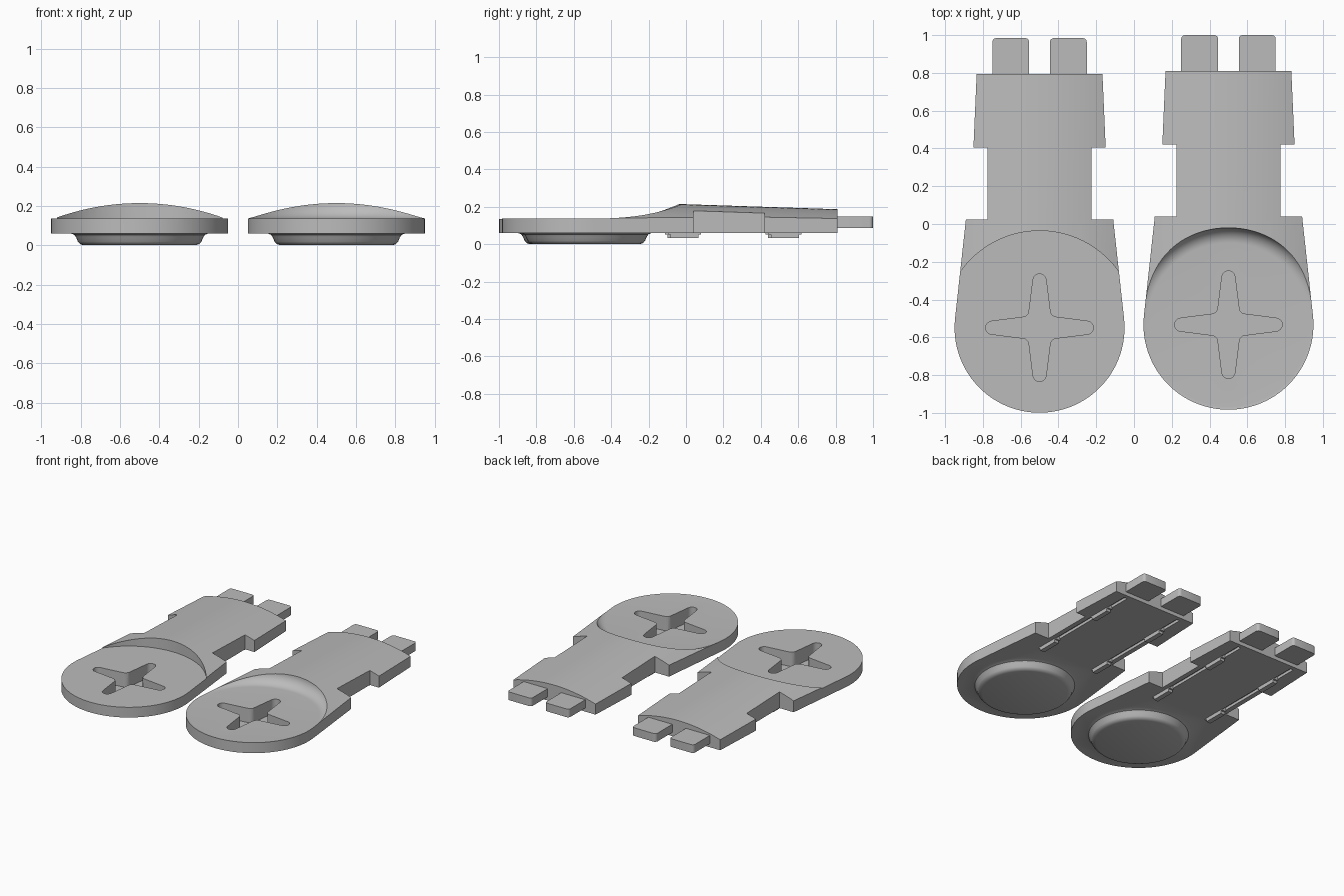
import bpy, bmesh, math

if "Cube" in bpy.data.objects:
    bpy.data.objects.remove(bpy.data.objects["Cube"])

GREY = bpy.data.materials.new("light_grey")
GREY.diffuse_color = (0.5, 0.5, 0.5, 1)
GREY.use_nodes = True
GREY.node_tree.nodes["Principled BSDF"].inputs["Base Color"].default_value = GREY.diffuse_color
HUB = -0.533          # y of the round end's centre


def finish(name, bm):
    bmesh.ops.remove_doubles(bm, verts=bm.verts, dist=1e-5)
    bmesh.ops.recalc_face_normals(bm, faces=bm.faces)
    me = bpy.data.meshes.new(name)
    bm.to_mesh(me)
    bm.free()
    me.materials.append(GREY)
    ob = bpy.data.objects.new(name, me)
    bpy.context.collection.objects.link(ob)
    return ob


def prism(name, outline, z0, z1):
    bm = bmesh.new()
    low = [bm.verts.new((x, y, z0)) for x, y in outline]
    face = bm.faces.new(low)
    new = bmesh.ops.extrude_face_region(bm, geom=[face])["geom"]
    for v in new:
        if isinstance(v, bmesh.types.BMVert):
            v.co.z = z1
    return finish(name, bm)


def lathe(name, profile, steps=96):
    # solid of revolution about the hub axis; profile ends lie on the axis
    bm = bmesh.new()
    rings = []
    for r, z in profile:
        if r == 0:
            rings.append([bm.verts.new((0, HUB, z))] * steps)
        else:
            rings.append([bm.verts.new((r * math.cos(2 * math.pi * i / steps),
                                        HUB + r * math.sin(2 * math.pi * i / steps), z))
                          for i in range(steps)])
    for a, b in zip(rings, rings[1:]):
        for i in range(steps):
            j = (i + 1) % steps
            bm.faces.new(list(dict.fromkeys((a[i], a[j], b[j], b[i]))))
    return finish(name, bm)


def combine(ob, other, op):
    m = ob.modifiers.new("cut", 'BOOLEAN')
    m.operation, m.object, m.solver = op, other, 'EXACT'
    bpy.context.view_layer.objects.active = ob
    bpy.ops.object.modifier_apply(modifier=m.name)
    bpy.data.objects.remove(other)


def smooth(ob):
    bpy.ops.object.select_all(action='DESELECT')
    ob.select_set(True)
    bpy.context.view_layer.objects.active = ob
    bpy.ops.object.shade_smooth_by_angle(angle=math.radians(35))


def arch():
    # cambered block that falls gently towards the back
    bm = bmesh.new()
    sections = []
    for y in (-1.2, 1.0):
        crown = 0.215 - 0.028 * (y + 0.04) / 0.85
        top = []
        for i in range(33):
            x = -0.52 + 1.04 * i / 32
            top.append((x, y, crown - (1.14 - math.sqrt(1.14 ** 2 - x * x))))
        pts = top + [(0.52, y, -0.1), (-0.52, y, -0.1)]
        sections.append([bm.verts.new(p) for p in pts])
    a, b = sections
    bm.faces.new(a)
    bm.faces.new(b)
    for i in range(len(a)):
        j = (i + 1) % len(a)
        bm.faces.new((a[i], a[j], b[j], b[i]))
    return finish("arch_helper", bm)


def body_outline():
    # round end with tangent flares, waist, then a tapered back
    right = [(0.333, 0.81), (0.35, 0.42), (0.275, 0.42), (0.275, 0.04), (0.39, 0.04)]
    arc = []
    for i in range(65):
        a = math.radians(6 - 192 * i / 64)
        arc.append((0.45 * math.cos(a), HUB + 0.45 * math.sin(a)))
    return right + arc + [(-x, y) for x, y in reversed(right)]


def cross_outline():
    arm = [(0.066, 0.066), (0.058, 0.076), (0.055, 0.092)]
    for i in range(9):
        a = math.pi * i / 8
        arm.append((0.035 * math.cos(a), 0.25 + 0.035 * math.sin(a)))
    arm += [(-0.055, 0.092), (-0.058, 0.076)]
    pts = []
    for k in range(4):
        c, s = math.cos(k * math.pi / 2), math.sin(k * math.pi / 2)
        pts += [(c * x - s * y, HUB + s * x + c * y) for x, y in arm]
    return pts


def box(name, x0, x1, y0, y1, z0, z1):
    return prism(name, [(x0, y0), (x1, y0), (x1, y1), (x0, y1)], z0, z1)


def cover(side, dx, dy, filleted):
    parts = []
    body = prism(side + "_body", body_outline(), 0.06, 0.4)
    combine(body, arch(), 'INTERSECT')

    # level recess over the round end, with a plain or filleted wall
    if filleted:
        wall = [(0.433 + 0.08 * math.sin(t), 0.215 - 0.08 * math.cos(t))
                for t in [math.pi / 2 * i / 10 for i in range(11)]]
    else:
        wall = [(0.513, 0.135)]
    combine(body, lathe("scoop_helper", [(0, 0.135)] + wall + [(0.513, 0.5), (0, 0.5)]),
            'DIFFERENCE')

    # shallow bowl underneath
    combine(body, lathe("bowl_helper", [(0, 0.08), (0.35, 0.08), (0.35, 0.06), (0.332, 0.053),
                                        (0.322, 0.038), (0.314, 0.018), (0.303, 0.006),
                                        (0.285, 0), (0, 0)]), 'UNION')

    # four-armed finger slot
    combine(body, prism("cross_helper", cross_outline(), 0.03, 0.5), 'DIFFERENCE')

    # narrow grooves along the underside
    for s in (-1, 1):
        xa, xb = sorted((s * 0.215, s * 0.24))
        combine(body, box("groove_helper", xa, xb, -0.09, 0.78, 0.0, 0.08), 'DIFFERENCE')
    parts.append(body)

    for s, label in ((-1, "a"), (1, "b")):
        # back tabs with rounded outer corners
        pts = [(0.055, 0.79), (0.25, 0.79)]
        for cx, start in ((0.23, 0), (0.075, 90)):
            for i in range(5):
                a = math.radians(start + 22.5 * i)
                pts.append((cx + 0.02 * math.cos(a), 0.98 + 0.02 * math.sin(a)))
        parts.append(prism(f"{side}_tab_{label}", [(s * x, y) for x, y in pts], 0.087, 0.147))

        # small stepped feet below the body
        for n, yc in enumerate((-0.008, 0.53)):
            xa, xb = sorted((s * 0.21, s * 0.245))
            parts.append(box(f"{side}_foot_{label}{n}", xa, xb, yc - 0.075, yc + 0.075, 0.033, 0.082))
            parts.append(box(f"{side}_foot_base_{label}{n}", xa, xb, yc - 0.088, yc + 0.088, 0.052, 0.081))

    for ob in parts:
        ob.location = (dx, dy, 0)
        smooth(ob)


cover("left", -0.5, -0.016, False)
cover("right", 0.5, 0.0, True)
